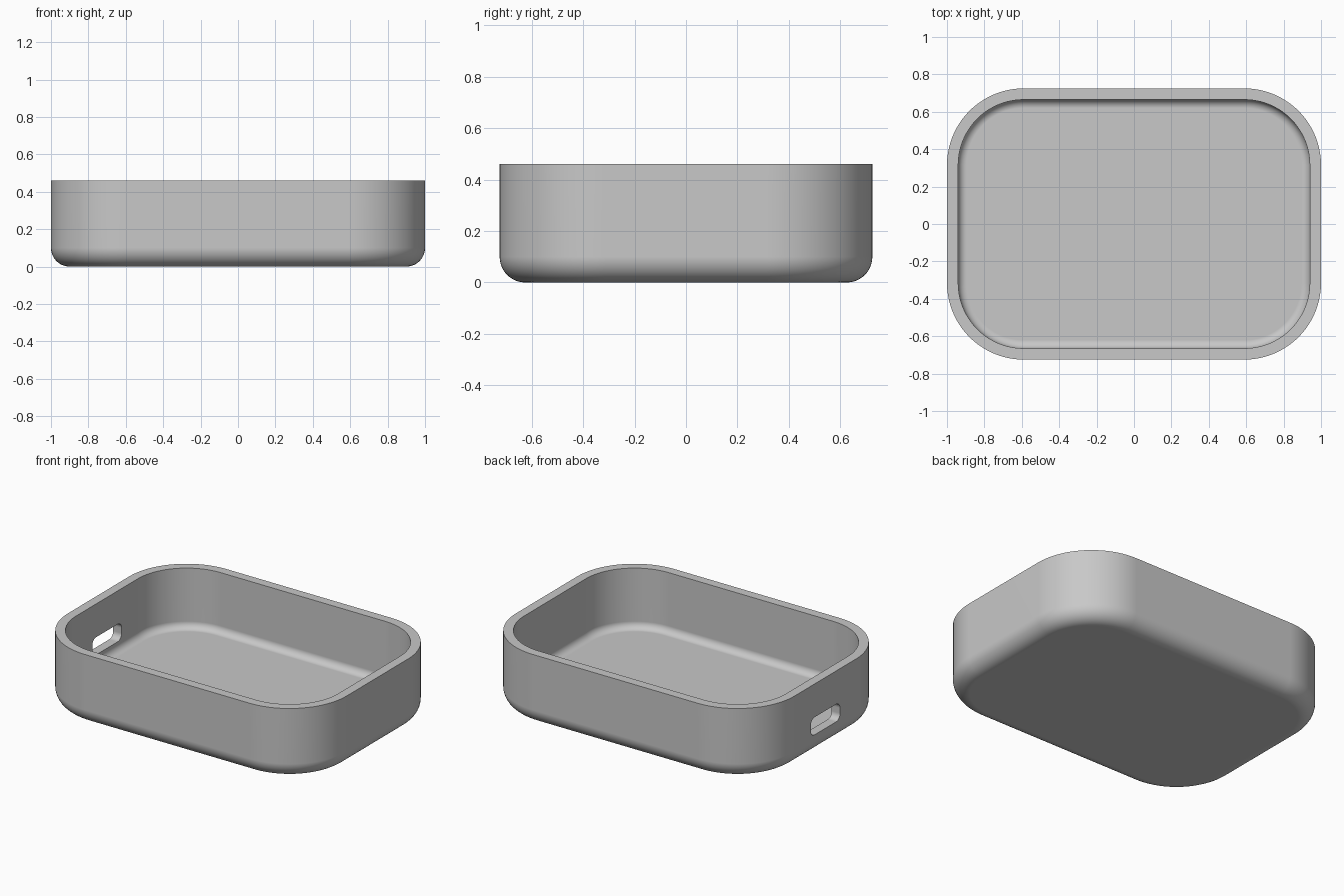
import bpy, bmesh
from math import sin, cos, pi, radians

cube = bpy.data.objects.get("Cube")
if cube:
    bpy.data.objects.remove(cube, do_unlink=True)

HX, HY, HEIGHT, CORNER = 1.0, 0.725, 0.46, 0.41
WALL, FLOOR = 0.06, 0.07
OUTER_FILLET, INNER_FILLET = 0.1, 0.045

grey = bpy.data.materials.new("plain grey")
grey.use_nodes = True
colour = (0.58, 0.58, 0.58, 1)
grey.diffuse_color = colour
grey.node_tree.nodes["Principled BSDF"].inputs["Base Color"].default_value = colour


def rounded_rect(hx, hy, r, steps):
    """Counter-clockwise outline of a rounded rectangle."""
    pts = []
    for k, (sx, sy) in enumerate([(1, 1), (-1, 1), (-1, -1), (1, -1)]):
        for i in range(steps + 1):
            a = (k + i / steps) * pi / 2
            pts.append((sx * (hx - r) + r * cos(a), sy * (hy - r) + r * sin(a)))
    return pts


def loft(name, rings):
    """Skin a stack of closed rings and cap both ends."""
    bm = bmesh.new()
    loops = [[bm.verts.new(p) for p in ring] for ring in rings]
    n = len(loops[0])
    for a, b in zip(loops, loops[1:]):
        for i in range(n):
            j = (i + 1) % n
            bm.faces.new((a[i], a[j], b[j], b[i]))
    bm.faces.new(loops[0][::-1])
    bm.faces.new(loops[-1])
    bmesh.ops.recalc_face_normals(bm, faces=bm.faces)
    mesh = bpy.data.meshes.new(name)
    bm.to_mesh(mesh)
    bm.free()
    mesh.materials.append(grey)
    obj = bpy.data.objects.new(name, mesh)
    bpy.context.collection.objects.link(obj)
    return obj


# Wall profile as (inset, height): bottom fillet, rim, inner floor fillet
STEPS = 10
angles = [i / STEPS * pi / 2 for i in range(STEPS + 1)]
profile = [(OUTER_FILLET * (1 - sin(a)), OUTER_FILLET * (1 - cos(a))) for a in angles]
profile += [(0, HEIGHT), (WALL, HEIGHT)]
profile += [(WALL + INNER_FILLET * (1 - cos(a)), FLOOR + INNER_FILLET * (1 - sin(a)))
            for a in angles]

# Open tray
tray = loft("tray_shell", [
    [(x, y, z) for x, y in rounded_rect(HX - d, HY - d, CORNER - d, 20)]
    for d, z in profile])

# Rounded port slot through the wall on the -x side
slot = rounded_rect(0.15, 0.057, 0.04, 8)
cutter = loft("slot_cutter", [[(x, y, z + 0.187) for y, z in slot] for x in (-1.1, -0.85)])
cutter.hide_render = True

bpy.ops.object.select_all(action="DESELECT")
tray.select_set(True)
bpy.context.view_layer.objects.active = tray
cut = tray.modifiers.new("port_slot", "BOOLEAN")
cut.operation = "DIFFERENCE"
cut.solver = "EXACT"
cut.object = cutter
bpy.ops.object.modifier_apply(modifier=cut.name)
bpy.data.objects.remove(cutter, do_unlink=True)

# Smooth fillets, crisp rim and slot edges
bpy.ops.object.shade_smooth_by_angle(angle=radians(30))
normals = tray.modifiers.new("flat_walls", "WEIGHTED_NORMAL")
normals.keep_sharp = True
